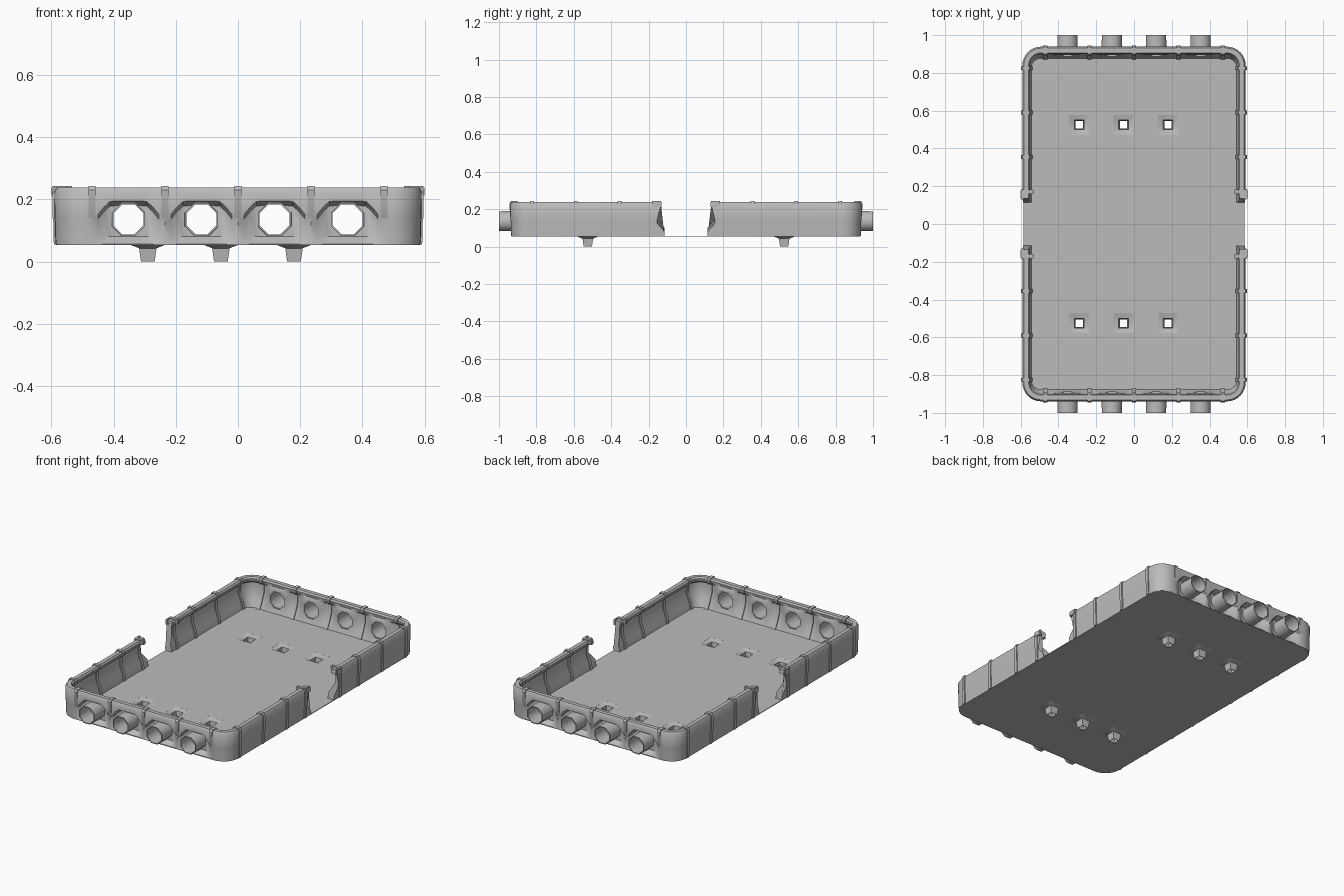
import bpy, bmesh, math
from mathutils import Matrix, Vector

if "Cube" in bpy.data.objects:
    bpy.data.objects.remove(bpy.data.objects["Cube"])

GREY = bpy.data.materials.new("plain_grey")
GREY.use_nodes = True
GREY.diffuse_color = (0.5, 0.5, 0.5, 1)
GREY.node_tree.nodes["Principled BSDF"].inputs["Base Color"].default_value = (0.5, 0.5, 0.5, 1)

HX, HY, RAD = 0.592, 0.94, 0.1        # outer half sizes and corner radius
BASE, TOP, STEP = 0.055, 0.24, 0.235  # floor level, rim level, rib spacing
PIPES = [(i - 1.5) * STEP for i in range(4)]
PEGS = [-0.29, -0.055, 0.18]
PEG_Y = 0.525


def finish(name, bm, cutter=None, mirror=True, angle=35):
    bmesh.ops.recalc_face_normals(bm, faces=bm.faces)
    mesh = bpy.data.meshes.new(name)
    bm.to_mesh(mesh)
    bm.free()
    mesh.materials.append(GREY)
    ob = bpy.data.objects.new(name, mesh)
    bpy.context.collection.objects.link(ob)
    bpy.ops.object.select_all(action="DESELECT")
    ob.select_set(True)
    bpy.context.view_layer.objects.active = ob
    if cutter:
        mod = ob.modifiers.new("cut", "BOOLEAN")
        mod.object, mod.solver = cutter, "EXACT"
        bpy.ops.object.modifier_apply(modifier=mod.name)
        bpy.data.objects.remove(cutter)
    if mirror:
        mod = ob.modifiers.new("mirror", "MIRROR")
        mod.use_axis = (False, True, False)
        mod.use_mirror_merge = False
        bpy.ops.object.modifier_apply(modifier=mod.name)
    if angle:
        bpy.ops.object.shade_smooth_by_angle(angle=math.radians(angle))
    return ob


def skin(bm, rings, loop=False):
    """Bridge equal closed rings; cap the ends unless looped."""
    vs = [[bm.verts.new(p) for p in r] for r in rings]
    n = len(vs[0])
    for a, b in zip(vs, vs[1:] + ([vs[0]] if loop else [])):
        for i in range(n):
            j = (i + 1) % n
            bm.faces.new((a[i], a[j], b[j], b[i]))
    if not loop:
        bm.faces.new(vs[0])
        bm.faces.new(vs[-1])


def turned(bm, sides, profile, matrix, loop=True):
    """Regular-sided tube from (flat radius, height) points."""
    rings = []
    for r, h in profile:
        c = r / math.cos(math.pi / sides)
        angles = [math.tau * (k + 0.5) / sides for k in range(sides)]
        rings.append([matrix @ Vector((c * math.cos(a), c * math.sin(a), h)) for a in angles])
    skin(bm, rings, loop)


def box(bm, lo, hi):
    mid = [(a + b) / 2 for a, b in zip(lo, hi)]
    size = [b - a for a, b in zip(lo, hi)]
    bmesh.ops.create_cube(bm, size=1, matrix=Matrix.Translation(mid) @ Matrix.Diagonal((*size, 1)))


def profile(w=0.0, end=0.0):
    """Wall section as (inward depth, height); w = how scooped it is round a pipe."""
    r = 0.004 + 0.034 * w
    zb = 0.14 + 0.055 * w
    deep = 0.014 * end
    return [(0.006, BASE), (r, 0.08), (r, zb - 0.015), (0.002, zb), (0.001, 0.225),
            (0.009, TOP - 0.002), (0.034, TOP - 0.002), (0.041, 0.228), (0.038, 0.212),
            (max(0.022, r + 0.008), 0.198), (max(0.022, r + 0.008), 0.15),
            (max(0.042, r + 0.008), 0.10), (0.05 + deep, BASE)]


def station(x, y, nx, ny, prof, shift=None):
    return [(x + nx * d, y + ny * d + (shift(z) if shift else 0), z) for d, z in prof]


# Wall: one U-shaped half, with stepped ends at the side gap
def gap_shift(z):
    return 0.04 if z < 0.11 else 0.02 if z > 0.2 else 0.0


right_half = [station(HX, -0.155, -1, 0, profile(), gap_shift),
              station(HX, -0.2, -1, 0, profile())]
for k in range(9):
    a = math.pi / 2 * k / 8
    c, s = math.cos(a), math.sin(a)
    right_half.append(station(HX - RAD + RAD * c, -HY + RAD - RAD * s, -c, s, profile(0, s)))
front = []
steps = 12
for i in range(4 * steps + 1):
    x = 2 * STEP - i * STEP / steps
    d = min(abs(x - p) for p in PIPES)
    w = min(1, max(0, (STEP / 2 - d) / 0.065))
    front.append(station(x, -HY, 0, 1, profile(w * w * (3 - 2 * w), 1)))
left_half = [[(-x, y, z) for x, y, z in r] for r in reversed(right_half)]

to_front = Matrix.Rotation(math.pi / 2, 4, "X")
pipe_places = [Matrix.Translation((x, 0, 0.136)) @ to_front for x in PIPES]
bm = bmesh.new()
for m in pipe_places:
    turned(bm, 8, [(0.051, 0.8), (0.051, 1.05)], m, loop=False)
cutter = finish("pipe_cutter", bm, mirror=False, angle=0)
cutter.hide_render = True
bm = bmesh.new()
skin(bm, right_half + front + left_half)
finish("perimeter_wall", bm, cutter)

# Pipe stubs through the end walls
bm = bmesh.new()
for m in pipe_places:
    turned(bm, 8, [(0.054, 0.895), (0.053, 1.0), (0.048, 1.0), (0.048, 0.895)], m)
finish("pipe_stubs", bm, angle=50)


# Ribs wrapped over the wall
def rib_profile(end):
    pts = profile(0, end)
    cx, cz = 0.025, 0.15
    out = []
    for d, z in pts:
        grow = 0.006
        nd = d + math.copysign(grow, d - cx)
        if end and d < cx and z < 0.15:
            nd = 0.012 if z < 0.13 else d
        if d in (0.022,):
            nd = d + grow
        nz = z + (grow * 0.8 if z > 0.22 else 0)
        out.append((nd, nz))
    return out


bm = bmesh.new()
for i in range(-2, 3):
    x = i * STEP
    skin(bm, [station(x + e, -HY, 0, 1, rib_profile(1)) for e in (-0.011, 0.011)])
for side in (-1, 1):
    for y in (-0.825, -0.59, -0.355, -0.172):
        skin(bm, [station(side * HX, y + e, -side, 0, rib_profile(0)) for e in (-0.01, 0.01)])
finish("wall_ribs", bm)

# Clasp blocks on the posts beside the gap
bm = bmesh.new()
for side in (-1, 1):
    xs = sorted((side * 0.582, side * 0.6))
    box(bm, (xs[0], -0.18, 0.208), (xs[1], -0.13, 0.243))
    xs = sorted((side * 0.53, side * 0.6))
    box(bm, (xs[0], -0.182, 0.215), (xs[1], -0.16, 0.243))
bmesh.ops.bevel(bm, geom=bm.edges[:], offset=0.004, segments=2, affect="EDGES")
finish("gap_posts", bm)

# Floor plate with rounded corners and square peg openings
bm = bmesh.new()
for x in PEGS:
    for y in (-PEG_Y, PEG_Y):
        box(bm, (x - 0.053, y - 0.053, 0), (x + 0.053, y + 0.053, 0.1))
cutter = finish("peg_cutter", bm, mirror=False, angle=0)
cutter.hide_render = True
outline = []
for sx, sy, start in ((1, 1, 0), (-1, 1, 1), (-1, -1, 2), (1, -1, 3)):
    for k in range(9):
        a = math.pi / 2 * (start + k / 8)
        outline.append((sx * (HX - 0.006 - RAD) + RAD * math.cos(a),
                        sy * (HY - 0.006 - RAD) + RAD * math.sin(a)))
bm = bmesh.new()
skin(bm, [[(x, y, z) for x, y in outline] for z in (BASE - 0.002, BASE + 0.002)])
finish("floor_plate", bm, cutter, mirror=False)

# Hollow tapered pegs with shallow funnel tops
bm = bmesh.new()
for x in PEGS:
    turned(bm, 4, [(0.0535, BASE + 0.002), (0.026, 0.046), (0.019, 0), (0.022, 0),
                   (0.028, 0.043), (0.0535, BASE - 0.002)],
           Matrix.Translation((x, -PEG_Y, 0)))
finish("floor_pegs", bm)
